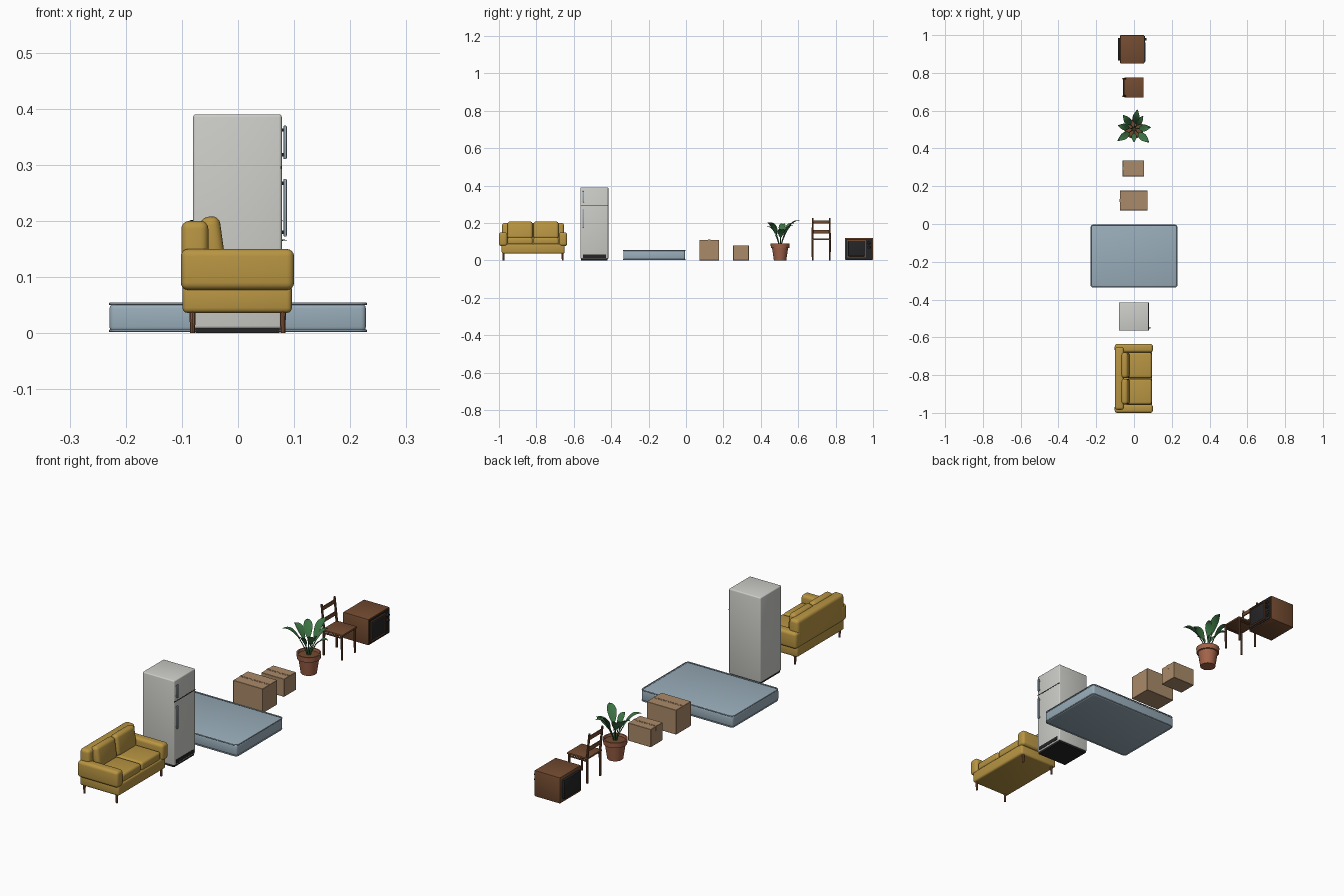
import bpy, bmesh, math
from mathutils import Vector, Matrix

if "Cube" in bpy.data.objects:
    bpy.data.objects.remove(bpy.data.objects["Cube"])


def material(name, rgb):
    m = bpy.data.materials.new(name)
    m.diffuse_color = (*rgb, 1)
    m.use_nodes = True
    m.node_tree.nodes["Principled BSDF"].inputs["Base Color"].default_value = m.diffuse_color
    return m


MUSTARD = material("mustard fabric", (0.48, 0.30, 0.055))
OAK = material("mid brown wood", (0.25, 0.10, 0.045))
WALNUT = material("dark brown wood", (0.17, 0.07, 0.03))
WHITE = material("off white enamel", (0.61, 0.61, 0.58))
BLACK = material("black plastic", (0.018, 0.018, 0.02))
BLUE = material("pale blue", (0.32, 0.42, 0.49))
CARD = material("cardboard", (0.40, 0.255, 0.14))
TAPE = material("brown tape", (0.27, 0.16, 0.08))
GREEN = material("leaf green", (0.045, 0.17, 0.055))
CLAY = material("terracotta", (0.36, 0.125, 0.066))


def add(name, bm, mat):
    me = bpy.data.meshes.new(name)
    bmesh.ops.recalc_face_normals(bm, faces=bm.faces)
    bm.to_mesh(me)
    bm.free()
    me.materials.append(mat)
    ob = bpy.data.objects.new(name, me)
    bpy.context.collection.objects.link(ob)
    return ob


def box(name, x, y, z, mat, bevel=0.0, segs=3, tilt=0.0):
    """Box from x, y, z ranges with rounded edges, tilted about the y axis."""
    bm = bmesh.new()
    bmesh.ops.create_cube(bm, size=1)
    bmesh.ops.scale(bm, vec=(x[1] - x[0], y[1] - y[0], z[1] - z[0]), verts=bm.verts)
    if bevel:
        bmesh.ops.bevel(bm, geom=bm.edges[:], offset=bevel, segments=segs,
                        profile=0.5, affect='EDGES', clamp_overlap=True)
    mid = Vector((sum(x) / 2, sum(y) / 2, sum(z) / 2))
    bm.transform(Matrix.Translation(mid) @ Matrix.Rotation(math.radians(tilt), 4, 'Y'))
    return add(name, bm, mat)


def rod(name, a, b, r1, r2, mat, sides=10):
    """Tapered round bar between two points."""
    a, b = Vector(a), Vector(b)
    bm = bmesh.new()
    bmesh.ops.create_cone(bm, cap_ends=True, segments=sides, radius1=r1, radius2=r2,
                          depth=(b - a).length)
    turn = (b - a).to_track_quat('Z', 'Y').to_matrix().to_4x4()
    bm.transform(Matrix.Translation((a + b) / 2) @ turn)
    return add(name, bm, mat)


def tube(name, pts, radius, mat, closed=False):
    cu = bpy.data.curves.new(name, 'CURVE')
    cu.dimensions = '3D'
    cu.bevel_depth, cu.bevel_resolution = radius, 1
    sp = cu.splines.new('POLY')
    sp.points.add(len(pts) - 1)
    for p, q in zip(sp.points, pts):
        p.co = (*q, 1)
    sp.use_cyclic_u = closed
    tmp = bpy.data.objects.new(name, cu)
    me = bpy.data.meshes.new_from_object(tmp)
    bpy.data.objects.remove(tmp)
    me.materials.clear()
    me.materials.append(mat)
    bpy.context.collection.objects.link(bpy.data.objects.new(name, me))


def lathe(name, profile, centre, mat, sides=24):
    bm = bmesh.new()
    vs = [bm.verts.new((r, 0, z)) for r, z in profile]
    es = [bm.edges.new(p) for p in zip(vs, vs[1:])]
    bmesh.ops.spin(bm, geom=vs + es, axis=(0, 0, 1), cent=(0, 0, 0),
                   steps=sides, angle=math.tau)
    bmesh.ops.remove_doubles(bm, verts=bm.verts, dist=1e-5)
    bm.transform(Matrix.Translation(centre))
    return add(name, bm, mat)


# --- Sofa
S = -0.8175
box("sofa_base", (-0.099, 0.096), (S - 0.168, S + 0.168), (0.036, 0.088), MUSTARD, 0.009)
box("sofa_back", (-0.101, -0.053), (S - 0.166, S + 0.166), (0.075, 0.2), MUSTARD, 0.014, 4)
for s in (-1, 1):
    ya, yb = sorted((S + s * 0.138, S + s * 0.1825))
    box("sofa_arm", (-0.102, 0.1), (ya, yb), (0.077, 0.15), MUSTARD, 0.013, 4)
    ya, yb = sorted((S + s * 0.002, S + s * 0.137))
    box("seat_cushion", (-0.045, 0.094), (ya, yb), (0.084, 0.122), MUSTARD, 0.011, 4)
    box("back_cushion", (-0.063, -0.027), (ya, yb), (0.114, 0.208), MUSTARD, 0.015, 4, -8)
    for x in (-0.081, 0.08):
        rod("sofa_leg", (x, S + s * 0.158, 0), (x, S + s * 0.158, 0.04), 0.0045, 0.006, OAK)

# --- Refrigerator
F = -0.49
box("fridge_body", (-0.08, 0.078), (F - 0.075, F + 0.075), (0.008, 0.39), WHITE, 0.005)
box("fridge_underside", (-0.076, 0.074), (F - 0.071, F + 0.071), (0, 0.012), BLACK)
box("kick_grille", (0.07, 0.0795), (F - 0.062, F + 0.062), (0.014, 0.031), BLACK)
box("door_seam", (0.07, 0.0787), (F - 0.074, F + 0.074), (0.293, 0.297), BLACK)
for lo, hi in ((0.31, 0.37), (0.172, 0.275)):
    y = F - 0.06
    box("door_handle", (0.081, 0.087), (y - 0.004, y + 0.004), (lo, hi), BLUE, 0.002, 2)
    for z in (lo + 0.008, hi - 0.008):
        box("handle_post", (0.076, 0.083), (y - 0.003, y + 0.003), (z - 0.003, z + 0.003), BLACK)

# --- Mattress with corded edges
M = -0.17
box("mattress", (-0.229, 0.228), (M - 0.165, M + 0.165), (0.002, 0.053), BLUE, 0.009)
for z in (0.004, 0.052):
    loop = []
    for k, (sx, sy) in enumerate(((1, 1), (-1, 1), (-1, -1), (1, -1))):
        for i in range(5):
            a = math.radians(90 * k + 22.5 * i)
            loop.append((sx * 0.214 + 0.014 * math.cos(a),
                         M + sy * 0.151 + 0.014 * math.sin(a), z))
    tube("mattress_piping", loop, 0.0025, BLUE, True)

# --- Taped cardboard boxes
for x0, x1, y0, y1, h in ((-0.075, 0.072, 0.072, 0.177, 0.11),
                          (-0.06, 0.053, 0.252, 0.336, 0.08)):
    c = (y0 + y1) / 2
    box("carton", (x0, x1), (y0, y1), (0, h), CARD, 0.001, 1)
    box("carton_seam", (x0 + 0.002, x1 - 0.002), (c - 0.001, c + 0.001), (h - 0.002, h + 0.0012), TAPE)
    box("carton_tape", (x0 - 0.0006, x1 + 0.0006), (c - 0.007, c + 0.007), (h - 0.02, h + 0.0006), CARD)

# --- Potted plant
P = Vector((0, 0.503, 0))
lathe("plant_pot", [(0, 0), (0.033, 0), (0.043, 0.066), (0.049, 0.067), (0.051, 0.09),
                    (0.045, 0.09), (0.043, 0.08)], P, CLAY)
lathe("pot_soil", [(0, 0.082), (0.044, 0.08)], P, WALNUT)


def leaf(azimuth, reach, rise, half):
    a = math.radians(azimuth)
    out, side = Vector((math.cos(a), math.sin(a), 0)), Vector((-math.sin(a), math.cos(a), 0))

    def spine(t):
        return P + out * (0.006 + (reach - 0.006) * t ** 1.2) + Vector(
            (0, 0, 0.08 + rise * math.sin(1.65 * t)))
    tube("leaf_stem", [spine(t * 0.09) for t in range(5)], 0.002, GREEN)
    bm = bmesh.new()
    rows = []
    for i in range(9):
        u = i / 8
        w = half * math.sin(math.pi * u ** 0.85) + 0.0006
        m = spine(0.28 + 0.72 * u)
        lift = Vector((0, 0, w * 0.35))
        rows.append([bm.verts.new(v) for v in (m - side * w + lift, m, m + side * w + lift)])
    for r, q in zip(rows, rows[1:]):
        for j in (0, 1):
            bm.faces.new((r[j], r[j + 1], q[j + 1], q[j]))
    add("plant_leaf", bm, GREEN)


for spec in ((216, 0.108, 0.12, 0.018), (168, 0.088, 0.115, 0.017), (128, 0.095, 0.118, 0.018),
             (80, 0.106, 0.132, 0.018), (55, 0.085, 0.105, 0.015), (6, 0.09, 0.085, 0.018),
             (318, 0.108, 0.12, 0.019), (270, 0.07, 0.10, 0.014)):
    leaf(*spec)

# --- Ladder-back chair
C = 0.723
box("chair_seat", (-0.052, 0.05), (C - 0.053, C + 0.053), (0.108, 0.117), WALNUT, 0.003, 2)
for s in (-1, 1):
    y = C + s * 0.046
    rod("chair_front_leg", (0.043, y, 0), (0.043, y, 0.11), 0.0045, 0.0055, WALNUT)
    rod("chair_back_leg", (-0.047, y, 0), (-0.046, y, 0.112), 0.0045, 0.0055, WALNUT)
    rod("chair_back_post", (-0.046, y, 0.108), (-0.058, y, 0.225), 0.0055, 0.0045, WALNUT)
    rod("chair_apron", (-0.046, y, 0.1), (0.043, y, 0.1), 0.004, 0.004, WALNUT)
for x, z in ((-0.056, 0.205), (-0.051, 0.153)):
    box("chair_slat", (x - 0.003, x + 0.003), (C - 0.046, C + 0.046), (z - 0.009, z + 0.009), WALNUT, 0.002, 2)

# --- Television set
T = 0.925
box("tv_cabinet", (-0.073, 0.054), (T - 0.075, T + 0.075), (0.003, 0.12), WALNUT, 0.003, 2)
box("tv_back_cover", (-0.085, -0.07), (T - 0.06, T + 0.06), (0.018, 0.106), BLACK, 0.005, 2)
box("tv_front_panel", (0.05, 0.057), (T - 0.07, T + 0.07), (0.008, 0.115), BLACK)
box("tv_screen", (0.055, 0.062), (T - 0.058, T + 0.03), (0.022, 0.102), BLACK, 0.004, 3)
for y in (T - 0.062, T + 0.034):
    box("tv_trim_side", (0.055, 0.062), (y - 0.0025, y + 0.0025), (0.016, 0.108), WALNUT)
for z in (0.018, 0.106):
    box("tv_trim_bar", (0.055, 0.062), (T - 0.064, T + 0.036), (z - 0.0025, z + 0.0025), WALNUT)
for z in (0.093, 0.07):
    rod("tv_knob", (0.055, T + 0.053, z), (0.066, T + 0.053, z), 0.008, 0.007, BLACK, 16)
for i in range(4):
    z = 0.022 + i * 0.009
    box("tv_speaker_slot", (0.055, 0.0585), (T + 0.043, T + 0.064), (z, z + 0.004), BLACK)

# Smooth rounded surfaces, keep hard edges
bpy.ops.object.select_all(action='SELECT')
bpy.context.view_layer.objects.active = bpy.context.scene.objects[0]
bpy.ops.object.shade_smooth_by_angle(angle=math.radians(35))
